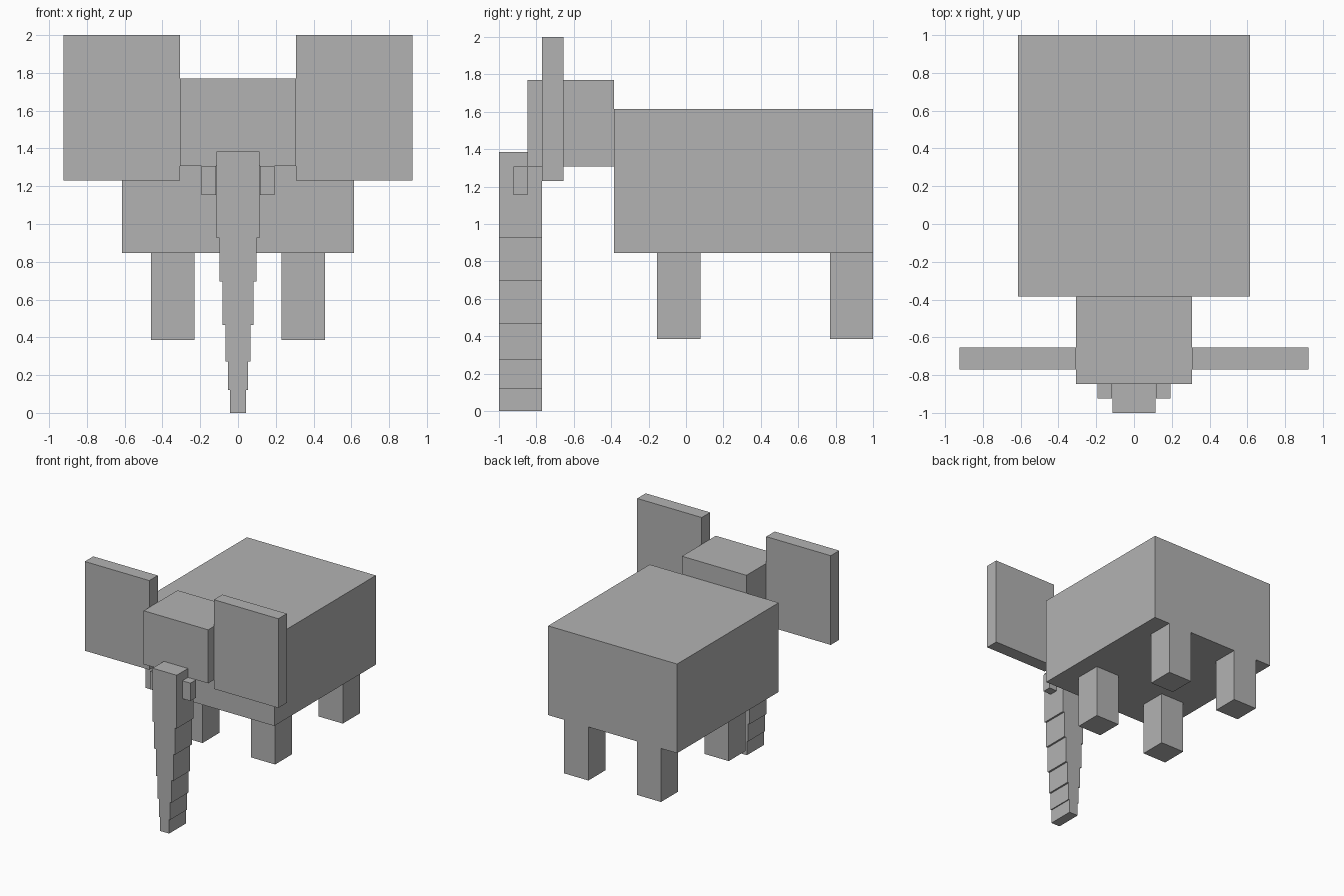
import bpy

if "Cube" in bpy.data.objects:
    bpy.data.objects.remove(bpy.data.objects["Cube"])

grey = bpy.data.materials.new("plain_grey")
grey.diffuse_color = (0.45, 0.45, 0.45, 1)
grey.use_nodes = True
grey.node_tree.nodes["Principled BSDF"].inputs["Base Color"].default_value = grey.diffuse_color
U = 1 / 13  # grid module


def box(name, x0, x1, y0, y1, z0, z1):
    """Axis-aligned box from its limits."""
    bpy.ops.mesh.primitive_cube_add(
        size=1, location=((x0 + x1) / 2, (y0 + y1) / 2, (z0 + z1) / 2))
    ob = bpy.context.object
    ob.name = name
    ob.scale = (x1 - x0, y1 - y0, z1 - z0)
    bpy.ops.object.transform_apply(location=False, rotation=False, scale=True)
    ob.data.materials.append(grey)
    return ob


def pair(name, x0, x1, *rest):
    """The same box on both sides of the centre line."""
    box(name + "_right", x0, x1, *rest)
    box(name + "_left", -x1, -x0, *rest)


# Body and head
box("body", -8 * U, 8 * U, -5 * U, 13 * U, 11 * U, 21 * U)
box("head", -4 * U, 4 * U, -11 * U, -5 * U, 17 * U, 23 * U)

# Ears and tusks
pair("ear", 4 * U, 12 * U, -10 * U, -8.5 * U, 16 * U, 26 * U)
pair("tusk", 1.5 * U, 2.5 * U, -12 * U, -11 * U, 15 * U, 17 * U)

# Legs
pair("front_leg", 3 * U, 6 * U, -2 * U, 1 * U, 5 * U, 11 * U)
pair("back_leg", 3 * U, 6 * U, 10 * U, 13 * U, 5 * U, 11 * U)

# Trunk: stacked segments narrowing downward (half width, bottom height)
top = 18 * U
for i, (half, bottom) in enumerate([(0.115, 0.925), (0.099, 0.695), (0.083, 0.465),
                                    (0.067, 0.273), (0.052, 0.12), (0.043, 0.0)]):
    box(f"trunk_segment_{i + 1}", -half, half, -13 * U, -10 * U, bottom, top)
    top = bottom
